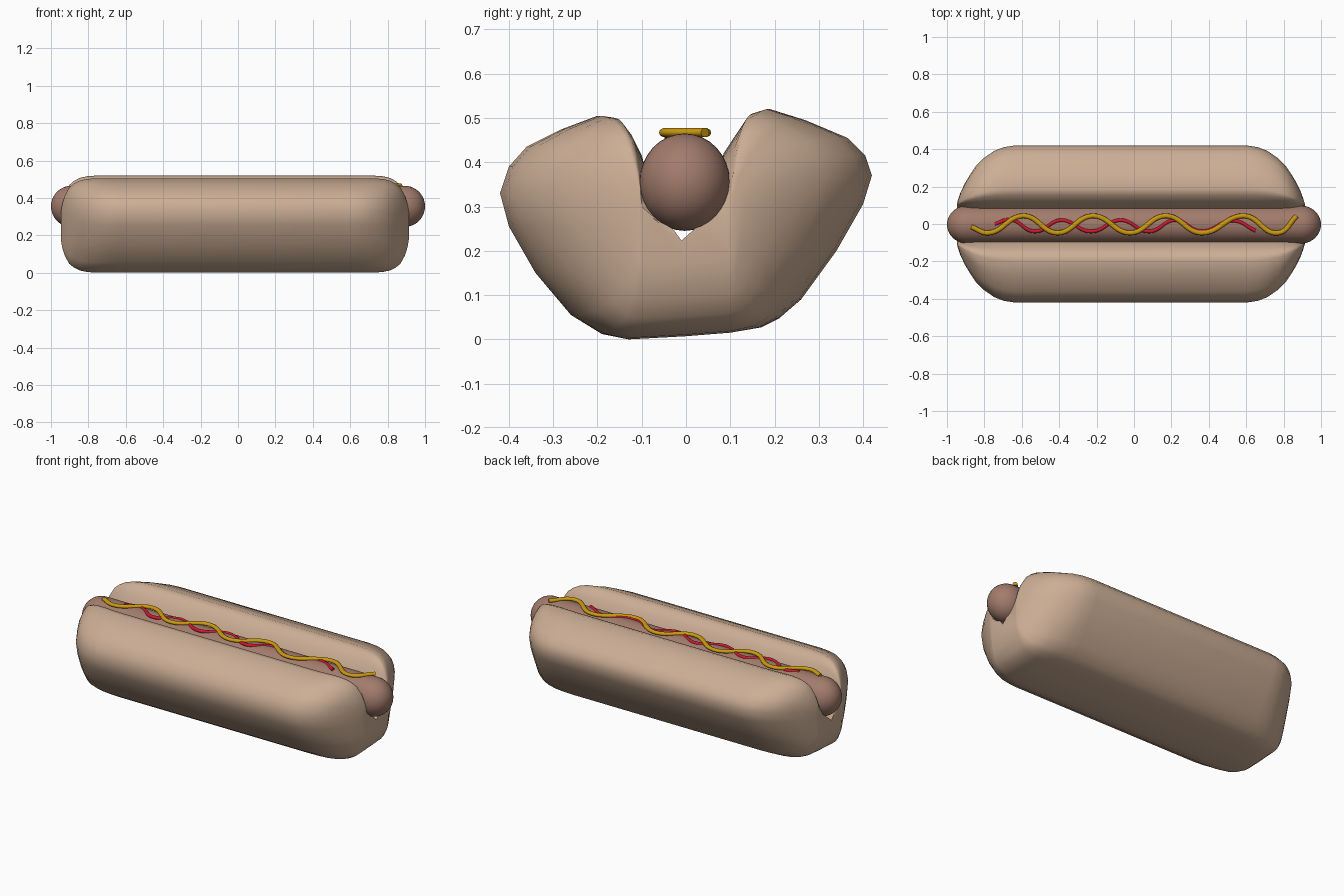
import bpy, bmesh, math

if "Cube" in bpy.data.objects:
    bpy.data.objects.remove(bpy.data.objects["Cube"])


def colour(obj, name, rgb):
    mat = bpy.data.materials.new(name)
    mat.diffuse_color = (*rgb, 1)
    mat.use_nodes = True
    mat.node_tree.nodes["Principled BSDF"].inputs["Base Color"].default_value = mat.diffuse_color
    obj.data.materials.append(mat)


def loft(name, rings, rgb):
    """Skin a list of equal-length point rings and cap both ends."""
    bm = bmesh.new()
    loops = [[bm.verts.new(p) for p in ring] for ring in rings]
    n = len(loops[0])
    for a, b in zip(loops, loops[1:]):
        for i in range(n):
            j = (i + 1) % n
            bm.faces.new((a[i], a[j], b[j], b[i]))
    caps = [bm.faces.new(loops[0]), bm.faces.new(loops[-1])]
    bmesh.ops.triangulate(bm, faces=caps)
    bmesh.ops.recalc_face_normals(bm, faces=bm.faces)
    me = bpy.data.meshes.new(name)
    bm.to_mesh(me)
    bm.free()
    obj = bpy.data.objects.new(name, me)
    bpy.context.collection.objects.link(obj)
    colour(obj, name + "_colour", rgb)
    bpy.context.view_layer.objects.active = obj
    obj.select_set(True)
    bpy.ops.object.shade_smooth_by_angle(angle=math.radians(65))
    obj.select_set(False)
    return obj


def sauce(name, pts, z, radius, flat, rgb):
    """Wavy squeezed line lying on the sausage."""
    cu = bpy.data.curves.new(name, 'CURVE')
    cu.dimensions = '3D'
    cu.bevel_depth = radius
    cu.bevel_resolution = 3
    cu.use_fill_caps = True
    cu.resolution_u = 10
    sp = cu.splines.new('BEZIER')
    sp.bezier_points.add(len(pts) - 1)
    for bp, (x, y) in zip(sp.bezier_points, pts):
        bp.co = (x, y, 0)
        bp.handle_left_type = bp.handle_right_type = 'AUTO'
    obj = bpy.data.objects.new(name, cu)
    bpy.context.collection.objects.link(obj)
    obj.location.z = z
    obj.scale.z = flat
    colour(obj, name + "_colour", rgb)


# Bun: split V section, ends drawn in to rounded noses
section = [(-.01, .16), (-.03, .25), (-.075, .33), (-.1, .415), (-.13, .465), (-.165, .5),
           (-.2, .505), (-.28, .475), (-.36, .435), (-.40, .39), (-.42, .33), (-.40, .255),
           (-.34, .15), (-.26, .055), (-.19, .012), (-.13, 0), (0, .007), (.1, .015),
           (.17, .027), (.21, .047), (.26, .09), (.34, .2), (.40, .305), (.42, .37),
           (.405, .415), (.365, .455), (.27, .495), (.19, .52), (.155, .51), (.12, .47),
           (.085, .42), (.06, .33), (.02, .25)]
taper = [(0, .03, .3), (.007, .1, .46), (.02, .22, .63), (.045, .38, .81),
         (.07, .51, .89), (.1, .65, .95), (.14, .78, .985), (.2, .91, 1), (.25, .97, 1), (.31, 1, 1)]


def bun_ring(x, sy, sz):
    ring = []
    for y, z in section:
        w = abs(y)
        w = .1 + (w - .1) * sy if w > .1 else w
        ring.append((x, math.copysign(w, y), .25 + (z - .25) * sz))
    return ring


stations = [(-.947 + d, sy, sz) for d, sy, sz in taper]
stations += [(.913 - d, sy, sz) for d, sy, sz in reversed(taper)]
loft("bun", [bun_ring(*s) for s in stations], (.6, .42, .3))

# Sausage: long capsule with domed ends
steps = 10
dome = [(math.cos(t), math.sin(t)) for t in
        (math.radians(2 + 88 * i / steps) for i in range(steps + 1))]
prof = [(-.89 - .11 * c, s) for c, s in dome] + [(.89 + .11 * c, s) for c, s in reversed(dome)]
loft("sausage", [[(x, -.003 + .102 * r * math.cos(math.tau * i / 32),
                   .355 + .11 * r * math.sin(math.tau * i / 32)) for i in range(32)]
                 for x, r in prof], (.36, .2, .15))

# Mustard and ketchup waves
sauce("mustard", [(-.87, -.015), (-.78, -.048), (-.59, .044), (-.41, -.048), (-.22, .044),
                  (-.02, -.048), (.17, .044), (.36, -.048), (.59, .044), (.77, -.048), (.87, .043)],
      .467, .013, .8, (.6, .32, .005))
sauce("ketchup", [(-.745, .0), (-.66, .022), (-.53, -.04), (-.39, .02), (-.23, -.04), (-.07, .02),
                  (.08, -.04), (.22, .02), (.36, -.04), (.53, .018), (.65, -.036)],
      .46, .01, 1, (.6, .01, .03))
